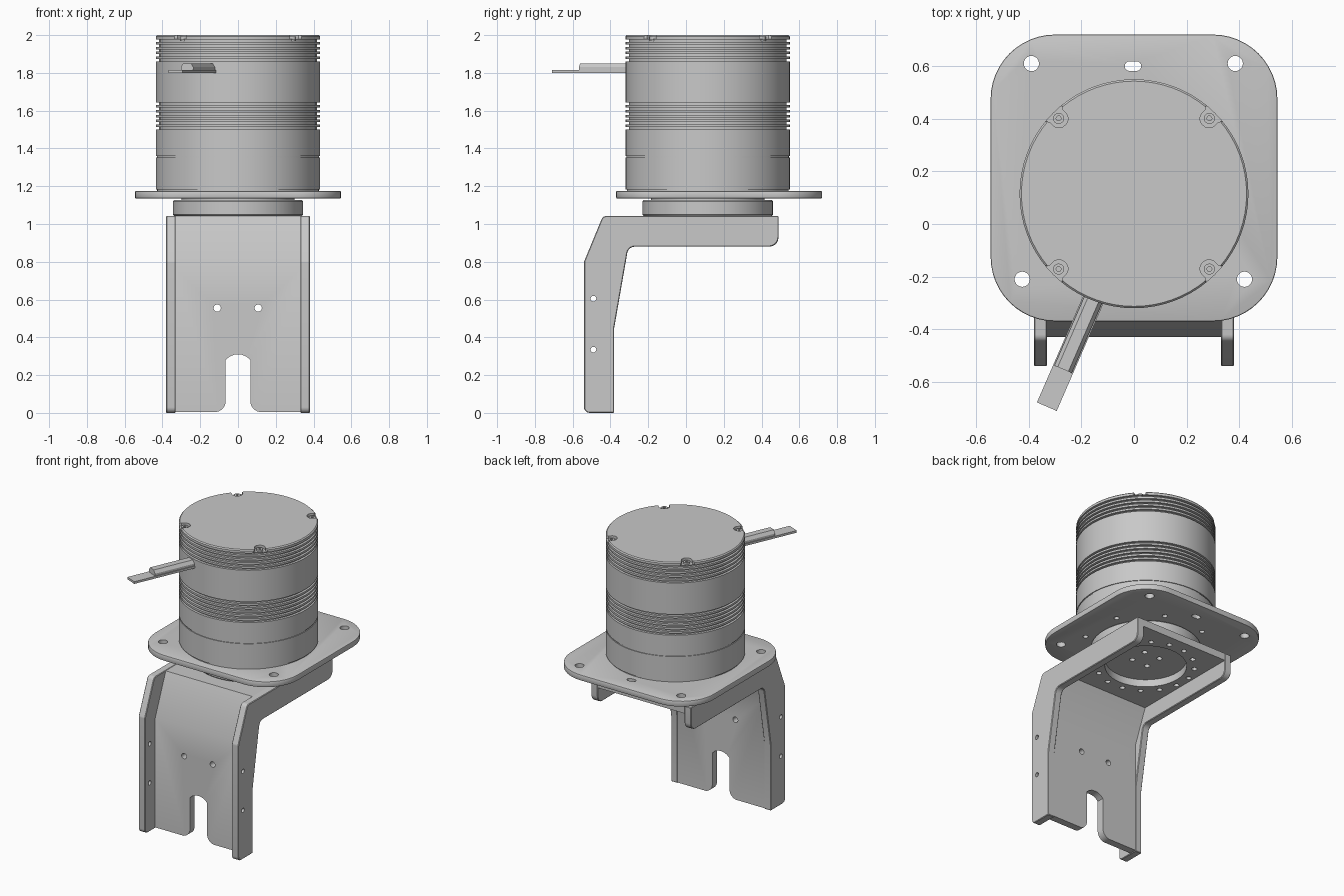
import bpy, bmesh, math
from mathutils import Vector

cube = bpy.data.objects.get("Cube")
if cube:
    bpy.data.objects.remove(cube, do_unlink=True)

grey = bpy.data.materials.new("plain grey")
grey.use_nodes = True
GREY = (0.58, 0.58, 0.58, 1)
grey.diffuse_color = GREY
grey.node_tree.nodes["Principled BSDF"].inputs["Base Color"].default_value = GREY

CY = 0.115          # y of the motor axis
parts = []


def finish(bm, name):
    bmesh.ops.recalc_face_normals(bm, faces=bm.faces)
    mesh = bpy.data.meshes.new(name)
    bm.to_mesh(mesh)
    bm.free()
    mesh.materials.append(grey)
    ob = bpy.data.objects.new(name, mesh)
    bpy.context.collection.objects.link(ob)
    parts.append(ob)
    return ob


def outline(points, steps=8):
    """Closed 2D outline; a third value on a point is its fillet radius."""
    out = []
    for i, p in enumerate(points):
        c = Vector(p[:2])
        if len(p) == 2:
            out.append(c)
            continue
        e1 = (Vector(points[i - 1][:2]) - c).normalized()
        e2 = (Vector(points[(i + 1) % len(points)][:2]) - c).normalized()
        half = math.acos(max(-1, min(1, e1.dot(e2)))) / 2
        centre = c + (e1 + e2).normalized() * (p[2] / math.sin(half))
        reach = p[2] / math.tan(half)
        a, b = c + e1 * reach - centre, c + e2 * reach - centre
        start = math.atan2(a.y, a.x)
        sweep = math.atan2(a.x * b.y - a.y * b.x, a.dot(b))
        for k in range(steps + 1):
            t = start + sweep * k / steps
            out.append(centre + Vector((math.cos(t), math.sin(t))) * p[2])
    return out


def circle(u, v, r, n=20):
    return [(u + r * math.cos(math.tau * k / n), v + r * math.sin(math.tau * k / n))
            for k in range(n)]


def add_prism(bm, pts, axis, a, b):
    place = {"x": lambda u, v, w: (w, u, v),
             "y": lambda u, v, w: (u, w, v),
             "z": lambda u, v, w: (u, v, w)}[axis]
    lo = [bm.verts.new(place(p[0], p[1], a)) for p in pts]
    hi = [bm.verts.new(place(p[0], p[1], b)) for p in pts]
    bm.faces.new(lo)
    bm.faces.new(hi[::-1])
    for i in range(len(pts)):
        bm.faces.new((lo[i - 1], lo[i], hi[i], hi[i - 1]))


def prism(name, pts, axis, a, b):
    bm = bmesh.new()
    add_prism(bm, pts, axis, a, b)
    return finish(bm, name)


def lathe(name, profile, n=72):
    bm = bmesh.new()
    rings = [[bm.verts.new((x, y, z)) for x, y in circle(0, CY, r, n)]
             for r, z in profile]
    for low, high in zip(rings, rings[1:]):
        for i in range(n):
            bm.faces.new((low[i - 1], low[i], high[i], high[i - 1]))
    bm.faces.new(rings[0])
    bm.faces.new(rings[-1])
    return finish(bm, name)


def bake(ob):
    """Replace the mesh by its modified result."""
    deps = bpy.context.evaluated_depsgraph_get()
    deps.update()
    mesh = bpy.data.meshes.new_from_object(ob.evaluated_get(deps))
    ob.modifiers.clear()
    ob.data = mesh


def cut(ob, shapes):
    """Subtract prisms given as (outline, axis, from, to)."""
    bm = bmesh.new()
    for s in shapes:
        add_prism(bm, *s)
    tool = finish(bm, "cutter")
    parts.remove(tool)
    mod = ob.modifiers.new("cut", "BOOLEAN")
    mod.operation, mod.solver, mod.object = "DIFFERENCE", "EXACT", tool
    bake(ob)
    bpy.data.objects.remove(tool, do_unlink=True)


def ring(r, hole, count, low, high):
    """Round holes spaced evenly about the motor axis."""
    angles = [math.tau * (k + 0.5) / count for k in range(count)]
    return [(circle(r * math.cos(t), CY + r * math.sin(t), hole, 12), "z", low, high)
            for t in angles]


# Motor body with two bands of grooves
def grooves(start, count, pitch=0.026):
    pts = []
    for k in range(count):
        z = start + k * pitch
        pts += [(0.435, z), (0.418, z), (0.418, z + 0.013), (0.435, z + 0.013)]
    return pts


profile = [(0.428, 1.175), (0.428, 1.183), (0.435, 1.183),
           (0.435, 1.353), (0.43, 1.353), (0.43, 1.361), (0.435, 1.361)]
profile += grooves(1.5, 6) + grooves(1.86, 5) + [(0.435, 1.993), (0.428, 2.0)]
motor = lathe("motor_body", profile)

# Screw notches in the top rim, with their screws
corners = [math.pi / 4 + k * math.pi / 2 for k in range(4)]
key = outline([(0.37, -0.034, 0.032), (0.42, -0.034), (0.49, -0.09),
               (0.49, 0.09), (0.42, 0.034), (0.37, 0.034, 0.032)], 5)
notches = []
for t in corners:
    c, s = math.cos(t), math.sin(t)
    notches.append(([(u * c - v * s, CY + u * s + v * c) for u, v in key], "z", 1.98, 2.1))
cut(motor, notches)
for t in corners:
    x, y = 0.405 * math.cos(t), CY + 0.405 * math.sin(t)
    screw = prism("top_screw", circle(x, y, 0.021, 16), "z", 1.97, 1.992)
    cut(screw, [(circle(x, y, 0.01, 6), "z", 1.984, 2.1)])

# Mounting flange
R = 0.245
flange = prism("mounting_flange", outline(
    [(-0.545, -0.37, R), (0.545, -0.37, R), (0.545, 0.72, R), (-0.545, 0.72, R)], 12),
    "z", 1.135, 1.175)
bevel = flange.modifiers.new("bevel", "BEVEL")
bevel.width, bevel.segments = 0.006, 2
bake(flange)
holes = [(circle(x, y, 0.029), "z", 1.0, 1.3)
         for x, y in [(-0.39, 0.61), (0.385, 0.61), (-0.425, -0.21), (0.42, -0.21)]]
holes.append((outline([(-0.035, 0.582, 0.017), (0.027, 0.582, 0.017),
                       (0.027, 0.618, 0.017), (-0.035, 0.618, 0.017)], 4), "z", 1.0, 1.3))
cut(flange, holes + ring(0.395, 0.017, 8, 1.1, 1.16))

# Output neck under the flange
neck = lathe("output_neck", [(0.338, 1.042), (0.345, 1.049), (0.345, 1.12),
                             (0.338, 1.127), (0.3, 1.127), (0.3, 1.136)])
cut(neck, ring(0.085, 0.018, 4, 1.0, 1.08))

# Bracket web and top plate as one bent sheet
web = prism("bracket_web", [(-0.43, 0.005), (-0.43, 0.76), (-0.315, 1.04), (0.49, 1.04),
                            (0.49, 0.99), (-0.285, 0.99), (-0.38, 0.76), (-0.38, 0.005)],
            "x", -0.332, 0.332)
half = outline([(-0.14, -0.1), (-0.14, 0.004), (-0.065, 0.004, 0.06), (-0.065, 0.28),
                (-0.045, 0.298), (-0.02, 0.308), (0, 0.31)])
slot = [tuple(p) for p in half] + [(-u, v) for u, v in half[-2::-1]]
cut(web, [(slot, "y", -0.6, -0.3)])
cut(web, [(circle(x, 0.555, 0.019), "y", -0.6, -0.3) for x in (-0.11, 0.107)])
cut(web, [(circle(0, CY, 0.255, 48), "z", 0.9, 1.1)] + ring(0.305, 0.017, 16, 0.9, 1.1))

# Bracket side plates
side = outline([(-0.54, 0.0, 0.03), (-0.54, 0.8, 0.03), (-0.44, 1.043, 0.03), (0.49, 1.043),
                (0.49, 0.88, 0.05), (-0.305, 0.88, 0.04), (-0.38, 0.45), (-0.38, 0.0)], 5)
for name, a, b in (("left_side_plate", 0.33, 0.381), ("right_side_plate", -0.381, -0.33)):
    plate = prism(name, side, "x", a, b)
    bevel = plate.modifiers.new("bevel", "BEVEL")
    bevel.width, bevel.segments = 0.004, 1
    bake(plate)
    cut(plate, [(circle(-0.49, z, 0.015, 16), "x", a - 0.1, b + 0.1) for z in (0.335, 0.605)])

# Cable sleeve and flat cable
sleeve = prism("cable_sleeve", [(-0.036, 1.81), (-0.036, 1.83), (-0.022, 1.851),
                                (0.022, 1.851), (0.036, 1.83), (0.036, 1.81)],
               "y", -0.275, 0.06)
cable = prism("flat_cable", [(-0.041, 1.8), (-0.041, 1.815), (0.041, 1.815), (0.041, 1.8)],
              "y", -0.43, 0.06)
for ob in (sleeve, cable):
    ob.location = (-0.16, -0.3, 0)
    ob.rotation_euler.z = -0.41

# Smooth the round surfaces and keep the edges sharp
for ob in bpy.context.selected_objects:
    ob.select_set(False)
for ob in parts:
    ob.select_set(True)
bpy.context.view_layer.objects.active = motor
bpy.ops.object.shade_smooth_by_angle(angle=math.radians(25))
